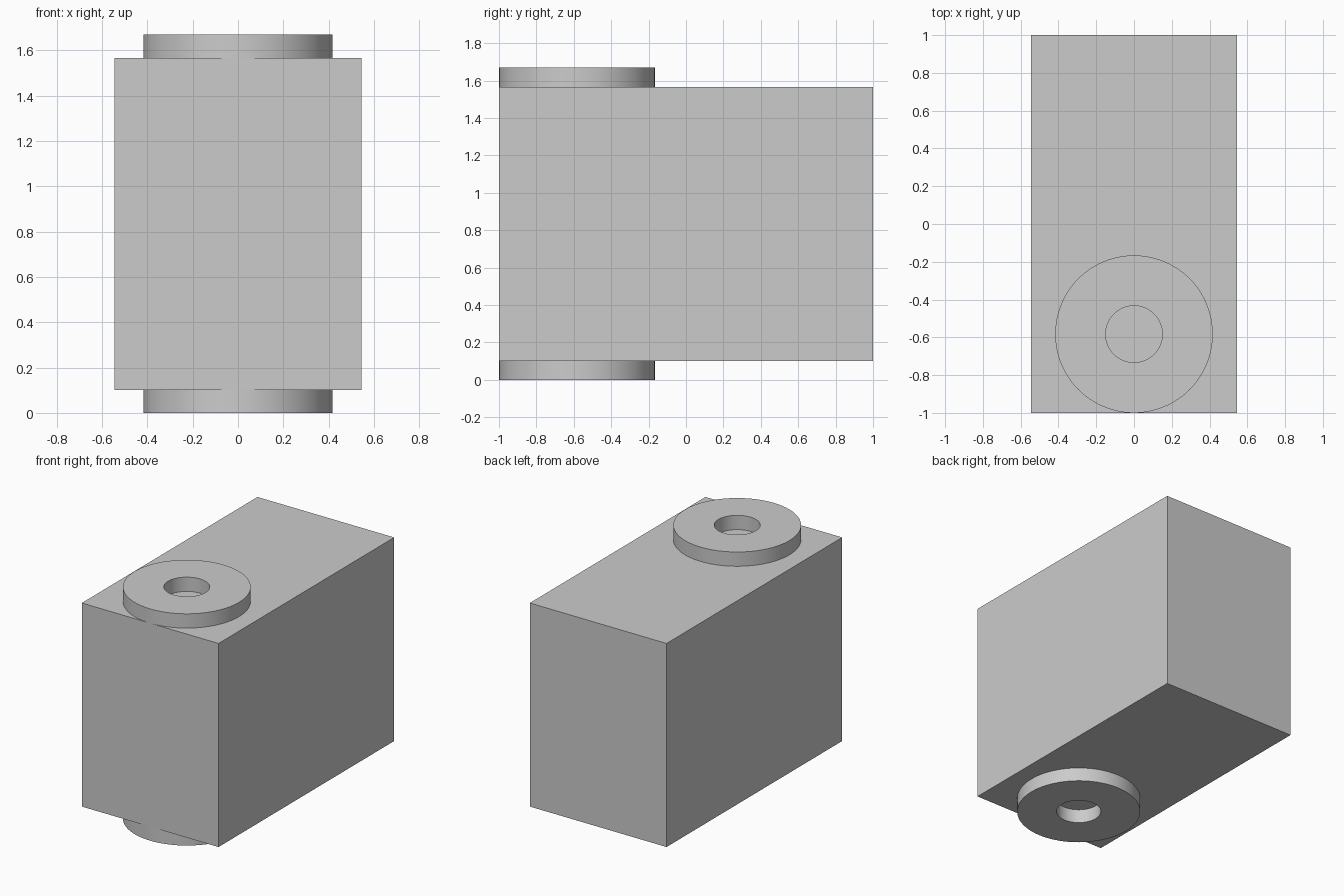
import bpy
import bmesh
import math

if "Cube" in bpy.data.objects:
    bpy.data.objects.remove(bpy.data.objects["Cube"], do_unlink=True)

# Single plain grey
grey = bpy.data.materials.new("plain_grey")
grey.use_nodes = True
colour = (0.6, 0.6, 0.6, 1)
grey.diffuse_color = colour
grey.node_tree.nodes["Principled BSDF"].inputs["Base Color"].default_value = colour

WIDTH, LENGTH = 1.09, 2.0
BODY_LOW, BODY_HIGH, TOP = 0.10, 1.567, 1.67
RADIUS, HOLE = 0.417, 0.15
SEGMENTS = 96


def make_object(name, bm):
    bmesh.ops.recalc_face_normals(bm, faces=bm.faces)
    mesh = bpy.data.meshes.new(name)
    bm.to_mesh(mesh)
    bm.free()
    mesh.materials.append(grey)
    obj = bpy.data.objects.new(name, mesh)
    bpy.context.collection.objects.link(obj)
    return obj


def make_ring(name, low, high):
    """Flat washer: a rectangular section swept round the vertical axis."""
    bm = bmesh.new()
    section = [(HOLE, low), (RADIUS, low), (RADIUS, high), (HOLE, high)]
    loops = []
    for i in range(SEGMENTS):
        a = math.tau * i / SEGMENTS
        loops.append([bm.verts.new((r * math.cos(a), r * math.sin(a), z))
                      for r, z in section])
    for i, here in enumerate(loops):
        after = loops[(i + 1) % SEGMENTS]
        for j in range(4):
            k = (j + 1) % 4
            bm.faces.new((here[j], after[j], after[k], here[k]))
    ring = make_object(name, bm)
    ring.location.y = RADIUS - LENGTH / 2
    bpy.ops.object.select_all(action='DESELECT')
    ring.select_set(True)
    bpy.context.view_layer.objects.active = ring
    bpy.ops.object.shade_smooth_by_angle(angle=math.radians(30))


# Rectangular body
bm = bmesh.new()
bmesh.ops.create_cube(bm, size=1)
bmesh.ops.scale(bm, verts=bm.verts, vec=(WIDTH, LENGTH, BODY_HIGH - BODY_LOW))
body = make_object("body_block", bm)
body.location.z = (BODY_LOW + BODY_HIGH) / 2

# Washers above and below, flush with the front
make_ring("lower_ring", 0, BODY_LOW)
make_ring("upper_ring", BODY_HIGH, TOP)
